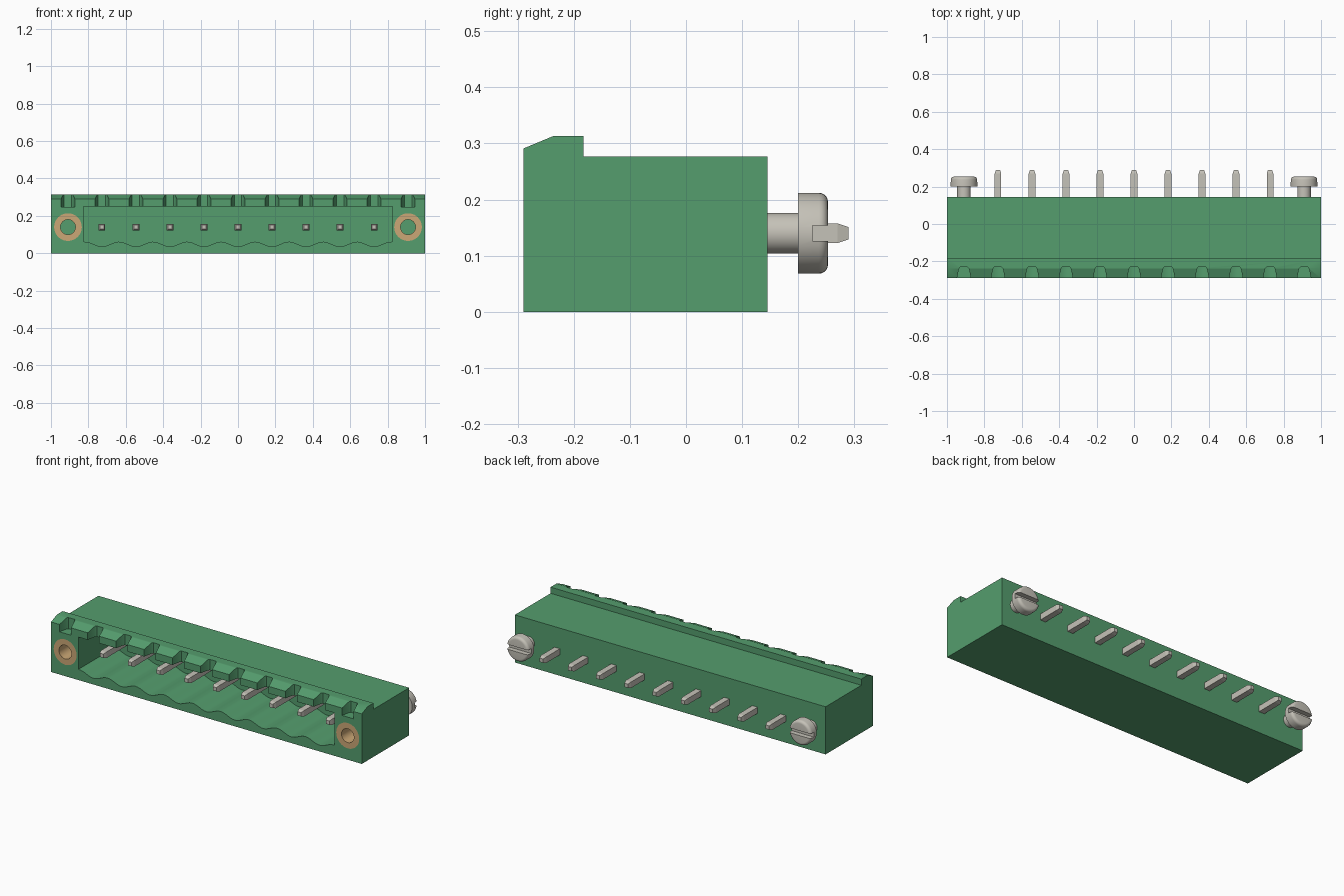
import bpy, bmesh, math
from mathutils import Matrix, Vector

cube = bpy.data.objects.get("Cube")
if cube:
    bpy.data.objects.remove(cube, do_unlink=True)

PITCH = 2 / 11
PIN_Z = 0.14
PIN_X = [(i - 4) * PITCH for i in range(9)]
SCREW_X = 5 * PITCH
FRONT, BACK = -0.29, 0.145


def material(name, rgb, rough=0.5):
    m = bpy.data.materials.new(name)
    m.use_nodes = True
    m.diffuse_color = (*rgb, 1)
    shader = m.node_tree.nodes["Principled BSDF"]
    shader.inputs["Base Color"].default_value = (*rgb, 1)
    shader.inputs["Roughness"].default_value = rough
    return m


green = material("green plastic", (0.09, 0.34, 0.155))
steel = material("tinned metal", (0.56, 0.54, 0.48))
brass = material("brass", (0.60, 0.39, 0.18))


def finish(bm, name, mat):
    bmesh.ops.recalc_face_normals(bm, faces=bm.faces[:])
    mesh = bpy.data.meshes.new(name)
    bm.to_mesh(mesh)
    bm.free()
    mesh.materials.append(mat)
    obj = bpy.data.objects.new(name, mesh)
    bpy.context.collection.objects.link(obj)
    return obj


def prism(name, points, direction, mat):
    """Extrude a closed polygon of 3D points along a vector."""
    bm = bmesh.new()
    face = bm.faces.new([bm.verts.new(p) for p in points])
    ext = bmesh.ops.extrude_face_region(bm, geom=[face])["geom"]
    verts = [v for v in ext if isinstance(v, bmesh.types.BMVert)]
    bmesh.ops.translate(bm, verts=verts, vec=Vector(direction))
    return finish(bm, name, mat)


def lathe(name, profile, x, mat, closed=False, steps=40):
    """Turn (radius, y) points around a line parallel to y at pin height."""
    bm = bmesh.new()
    vs = [bm.verts.new((x + r, y, PIN_Z)) for r, y in profile]
    pairs = list(zip(vs, vs[1:])) + ([(vs[-1], vs[0])] if closed else [])
    edges = [bm.edges.new(p) for p in pairs]
    bmesh.ops.spin(bm, geom=vs + edges, cent=(x, 0, PIN_Z), axis=(0, 1, 0),
                   angle=math.tau, steps=steps, use_merge=True)
    bmesh.ops.remove_doubles(bm, verts=bm.verts[:], dist=1e-5)
    return finish(bm, name, mat)


def activate(obj):
    bpy.ops.object.select_all(action="DESELECT")
    obj.select_set(True)
    bpy.context.view_layer.objects.active = obj


def cut(obj, cutter):
    mod = obj.modifiers.new("cut", "BOOLEAN")
    mod.operation = "DIFFERENCE"
    mod.solver = "EXACT"
    mod.object = cutter
    activate(obj)
    bpy.ops.object.modifier_apply(modifier=mod.name)
    bpy.data.objects.remove(cutter, do_unlink=True)


def smooth(obj):
    activate(obj)
    bpy.ops.object.shade_smooth_by_angle(angle=math.radians(30))


# Housing: side profile with the raised, sloped front lip
outline = [(FRONT, 0), (BACK, 0), (BACK, 0.277), (-0.183, 0.277),
           (-0.183, 0.313), (-0.237, 0.313), (FRONT, 0.291)]
housing = prism("housing", [(-1, y, z) for y, z in outline], (2, 0, 0), green)

# Socket cavity with a scalloped floor, one trough under each pin
HALF, CEILING, CAVITY_BACK = 0.825, 0.25, 0.04
N = 108
floor = []
for i in range(N + 1):
    x = -HALF + 2 * HALF * i / N
    floor.append((x, 0.049 - 0.013 * math.cos(math.tau * x / PITCH)))
section = floor + [(HALF, CEILING), (-HALF, CEILING)]
cut(housing, prism("cavity_cutter", [(x, FRONT - 0.05, z) for x, z in section],
                   (0, CAVITY_BACK - FRONT + 0.05, 0), green))

# Tapered coding notches along the lip
for i in range(11):
    x = (i - 5) * PITCH
    plan = [(-0.041, FRONT - 0.02), (0.041, FRONT - 0.02), (0.027, -0.24),
            (0.02, -0.231), (-0.02, -0.231), (-0.027, -0.24)]
    cut(housing, prism("notch_cutter", [(x + dx, y, 0.248) for dx, y in plan],
                       (0, 0, 0.2), green))

# Flange screws at the back and threaded sleeves at the front
SLEEVE_BACK = -0.03
for side, label in ((1, "left"), (-1, "right")):
    x = side * SCREW_X
    cut(housing, lathe("hole_cutter", [(0, FRONT - 0.05), (0.074, FRONT - 0.05),
                                       (0.074, SLEEVE_BACK), (0, SLEEVE_BACK)], x, green))
    sleeve = lathe(label + "_sleeve", [(0.04, FRONT), (0.074, FRONT),
                                       (0.074, SLEEVE_BACK), (0.04, SLEEVE_BACK)],
                   x, brass, closed=True)
    smooth(sleeve)

    rounded = [(0.056 + 0.016 * math.cos(a), 0.237 + 0.016 * math.sin(a))
               for a in (math.pi / 2 * k / 5 for k in range(6))]
    screw = lathe(label + "_screw", [(0, BACK - 0.02), (0.036, BACK - 0.02),
                                     (0.036, 0.2), (0.072, 0.2)]
                  + rounded + [(0, 0.253)], x, steel)
    slot = [(x - 0.1, y, PIN_Z + dz) for y, dz in
            ((0.225, -0.014), (0.3, -0.014), (0.3, 0.014), (0.225, 0.014))]
    cut(screw, prism("slot_cutter", slot, (0.2, 0, 0), steel))
    smooth(screw)
smooth(housing)

# Contact pins: square bars with tapered tips at both ends
W, TIP, Y0, Y1 = 0.0175, 0.011, -0.215, 0.29
for n, x in enumerate(PIN_X):
    bm = bmesh.new()
    rings = []
    for y, w in ((Y0, TIP), (Y0 + 0.018, W), (Y1 - 0.02, W), (Y1, TIP)):
        rings.append([bm.verts.new((x + sx * w, y, PIN_Z + sz * w))
                      for sx, sz in ((-1, -1), (1, -1), (1, 1), (-1, 1))])
    for a, b in zip(rings, rings[1:]):
        for k in range(4):
            j = (k + 1) % 4
            bm.faces.new((a[k], a[j], b[j], b[k]))
    bm.faces.new(rings[0])
    bm.faces.new(rings[-1])
    finish(bm, f"pin_{n + 1}", steel)
